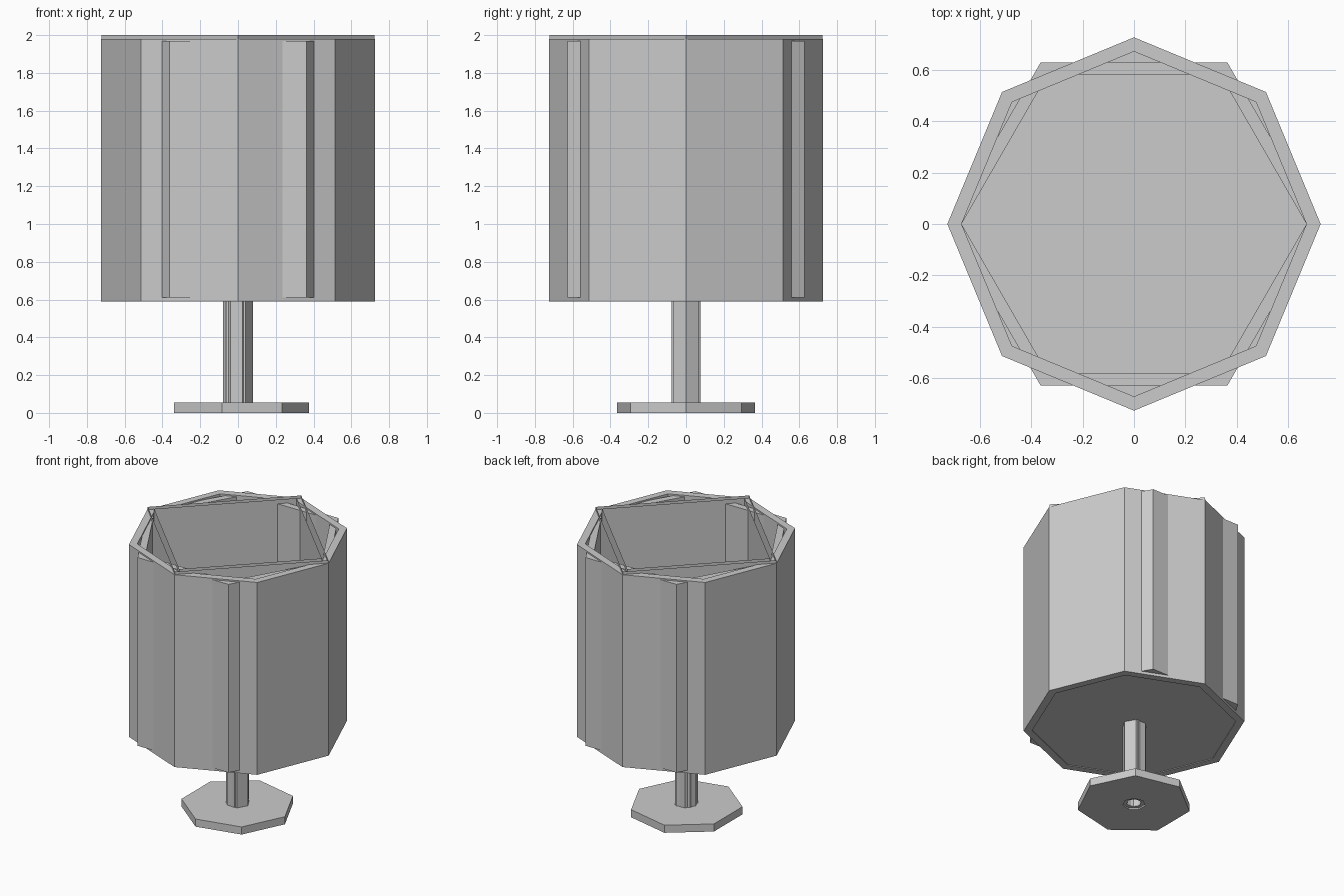
import bpy, math

if "Cube" in bpy.data.objects:
    bpy.data.objects.remove(bpy.data.objects["Cube"])


def ring(n, r, z):
    return [(r * math.cos(2 * math.pi * i / n), r * math.sin(2 * math.pi * i / n), z)
            for i in range(n)]


def make(name, verts, faces):
    me = bpy.data.meshes.new(name)
    me.from_pydata(verts, [], faces)
    me.update()
    ob = bpy.data.objects.new(name, me)
    bpy.context.collection.objects.link(ob)
    return ob


def tube(name, n, outer, inner, z0, z1, rims=True):
    # n-sided hollow tube; rims close the gap between outer and inner walls
    verts = ring(n, outer, z0) + ring(n, outer, z1) + ring(n, inner, z1) + ring(n, inner, z0)
    faces = []
    for k in range(4):
        if k % 2 and not rims:
            continue
        a, b = k * n, ((k + 1) % 4) * n
        for i in range(n):
            j = (i + 1) % n
            faces.append((a + i, a + j, b + j, b + i))
    return make(name, verts, faces)


def prism(name, n, r, z0, z1):
    verts = ring(n, r, z0) + ring(n, r, z1)
    faces = [tuple(reversed(range(n))), tuple(range(n, 2 * n))]
    faces += [(i, (i + 1) % n, n + (i + 1) % n, n + i) for i in range(n)]
    return make(name, verts, faces)


# Nested polygonal bowl walls
tube("octagonal_wall", 8, 0.725, 0.67, 0.59, 1.98)
tube("hexagonal_wall", 6, 0.725, 0.67, 0.61, 1.97)
tube("square_wall", 4, 0.722, 0.67, 0.61, 2.0, rims=False)

# Bowl floor
prism("bowl_floor", 8, 0.68, 0.595, 0.61)

# Stem made of two overlapping tubes
tube("stem_hexagonal", 6, 0.08, 0.05, 0.01, 0.595)
tube("stem_pentagonal", 5, 0.08, 0.055, 0.01, 0.595)

# Seven-sided foot with a central socket
tube("foot", 7, 0.375, 0.075, 0.0, 0.055)
